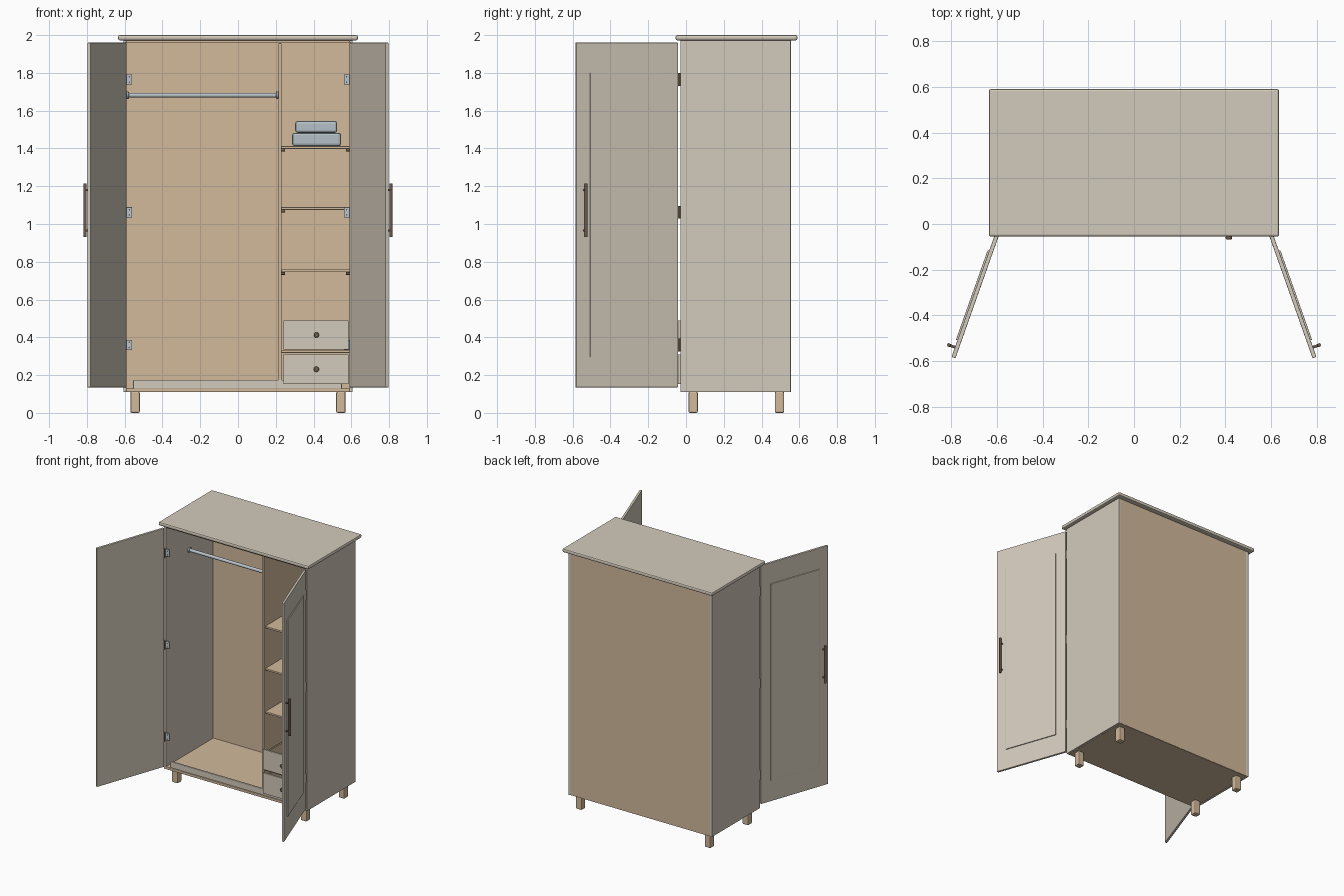
import bpy
import math
from mathutils import Matrix, Vector

cube = bpy.data.objects.get("Cube")
if cube:
    bpy.data.objects.remove(cube, do_unlink=True)


def material(name, rgb):
    m = bpy.data.materials.new(name)
    m.use_nodes = True
    m.diffuse_color = (*rgb, 1)
    m.node_tree.nodes["Principled BSDF"].inputs["Base Color"].default_value = (*rgb, 1)
    return m


PAINT = material("greige paint", (0.65, 0.59, 0.50))
WOOD = material("light wood", (0.64, 0.49, 0.33))
STEEL = material("pale steel", (0.50, 0.56, 0.60))
CLOTH = material("blue grey cloth", (0.46, 0.53, 0.57))
BRONZE = material("dark bronze", (0.16, 0.11, 0.07))


def finish(obj, name, mat, bevel, frame):
    obj.name = name
    obj.data.materials.append(mat)
    if frame:
        obj.matrix_world = frame @ obj.matrix_basis
    if bevel:
        mod = obj.modifiers.new("soft edges", "BEVEL")
        mod.width = bevel
        mod.segments = 2
    return obj


def box(name, xs, ys, zs, mat, bevel=0.002, frame=None):
    """Box between two bounds on each axis."""
    bpy.ops.mesh.primitive_cube_add(size=1)
    obj = bpy.context.object
    size = [abs(b - a) for a, b in (xs, ys, zs)]
    mid = [(a + b) / 2 for a, b in (xs, ys, zs)]
    obj.data.transform(Matrix.Translation(mid) @ Matrix.Diagonal((*size, 1)))
    return finish(obj, name, mat, bevel, frame)


def rod(name, start, end, radius, mat, bevel=0, frame=None, sides=24):
    """Cylinder between two points."""
    a, b = Vector(start), Vector(end)
    bpy.ops.mesh.primitive_cylinder_add(vertices=sides, radius=radius, depth=(b - a).length)
    obj = bpy.context.object
    turn = (b - a).to_track_quat("Z", "Y").to_matrix().to_4x4()
    obj.data.transform(Matrix.Translation((a + b) / 2) @ turn)
    bpy.ops.object.shade_smooth_by_angle(angle=math.radians(40))
    return finish(obj, name, mat, bevel, frame)


# Carcass
SIDES = (("left", 1), ("right", -1))
FRONT, BACK = -0.03, 0.555
box("top_board", (-0.635, 0.635), (-0.055, 0.59), (1.972, 2.0), PAINT, 0.009)
box("inner_ceiling", (-0.59, 0.59), (FRONT, 0.545), (1.957, 1.973), WOOD)
box("floor_board", (-0.59, 0.59), (FRONT, 0.55), (0.11, 0.13), WOOD)
box("back_panel", (-0.591, 0.591), (0.543, 0.553), (0.112, 1.972), WOOD, 0)
box("plinth_rail", (-0.555, 0.55), (-0.024, -0.008), (0.127, 0.175), PAINT, 0.004)
for side, s in SIDES:
    box(side + "_side_panel", (s * 0.59, s * 0.607), (FRONT, BACK), (0.11, 1.973), PAINT)
    for place, y in (("front", 0.038), ("back", 0.495)):
        box(f"{place}_{side}_leg", (s * 0.52, s * 0.57), (y - 0.025, y + 0.025),
            (0, 0.112), WOOD, 0.008)

# Divider and shelves
box("divider", (0.214, 0.23), (-0.015, 0.543), (0.13, 1.957), WOOD)
for i, z in enumerate((0.752, 1.082, 1.405)):
    box(f"shelf_{i + 1}", (0.23, 0.59), (0, 0.543), (z - 0.007, z + 0.007), WOOD)
    for x0, x1 in ((0.23, 0.248), (0.572, 0.59)):
        for y in (0.05, 0.49):
            rod("shelf_pin", (x0, y, z - 0.014), (x1, y, z - 0.014), 0.007, BRONZE, sides=12)
box("drawer_rail", (0.23, 0.59), (-0.02, 0.543), (0.318, 0.330), WOOD)

# Drawers with open trays
for i, (z0, z1) in enumerate(((0.152, 0.31), (0.335, 0.49))):
    name = f"drawer_{i + 1}"
    box(name + "_front", (0.24, 0.586), (-0.043, -0.028), (z0, z1), PAINT, 0.003)
    box(name + "_bottom", (0.25, 0.576), (-0.028, 0.5), (z0 + 0.012, z0 + 0.02), WOOD, 0)
    for part, xs, ys in (("left_wall", (0.566, 0.576), (-0.028, 0.5)),
                         ("right_wall", (0.25, 0.26), (-0.028, 0.5)),
                         ("back_wall", (0.26, 0.566), (0.49, 0.5))):
        box(f"{name}_{part}", xs, ys, (z0 + 0.012, z1 - 0.025), WOOD, 0)
    z = (z0 + z1) / 2
    rod(name + "_knob_stem", (0.415, -0.042, z), (0.415, -0.056, z), 0.006, BRONZE)
    rod(name + "_knob", (0.415, -0.054, z), (0.415, -0.067, z), 0.014, BRONZE, 0.004)

# Hanging rail
rod("hanging_rail", (-0.59, 0.25, 1.682), (0.214, 0.25, 1.682), 0.012, STEEL)
for x0, x1 in ((-0.59, -0.578), (0.202, 0.214)):
    rod("rail_flange", (x0, 0.25, 1.682), (x1, 0.25, 1.682), 0.019, STEEL, 0.002)

# Folded blankets
box("lower_blanket", (0.287, 0.545), (0.12, 0.42), (1.413, 1.483), CLOTH, 0.012)
box("upper_blanket", (0.303, 0.525), (0.14, 0.40), (1.483, 1.545), CLOTH, 0.012)

# Open doors, built flat along their own axis and swung out
SWING = math.radians(19.5)
for side, s in SIDES:
    frame = (Matrix.Translation((s * 0.607, -0.042, 0))
             @ Matrix.Rotation(-math.pi / 2 + s * SWING, 4, "Z"))
    box(side + "_door", (0, 0.572), (-s * 0.018, 0), (0.135, 1.96), PAINT, 0.003, frame)
    box(side + "_door_panel", (0.08, 0.495), (-s * 0.002, s * 0.007), (0.295, 1.80),
        PAINT, 0.002, frame)
    rod(side + "_handle_bar", (0.527, s * 0.028, 0.93), (0.527, s * 0.028, 1.215),
        0.008, BRONZE, 0.002, frame)
    for z in (0.965, 1.18):
        rod(side + "_handle_post", (0.527, -s * 0.002, z), (0.527, s * 0.028, z),
            0.006, BRONZE, 0, frame)
    for z in (0.36, 1.062, 1.765):
        box(side + "_hinge_plate", (s * 0.56, s * 0.591), (-0.028, -0.018),
            (z - 0.027, z + 0.027), STEEL, 0.002)
        rod(side + "_hinge_barrel", (s * 0.598, -0.037, z - 0.034),
            (s * 0.598, -0.037, z + 0.034), 0.007, BRONZE)
        for dz in (-0.014, 0.014):
            rod(side + "_hinge_screw", (s * 0.575, -0.027, z + dz),
                (s * 0.575, -0.030, z + dz), 0.004, BRONZE, sides=12)
